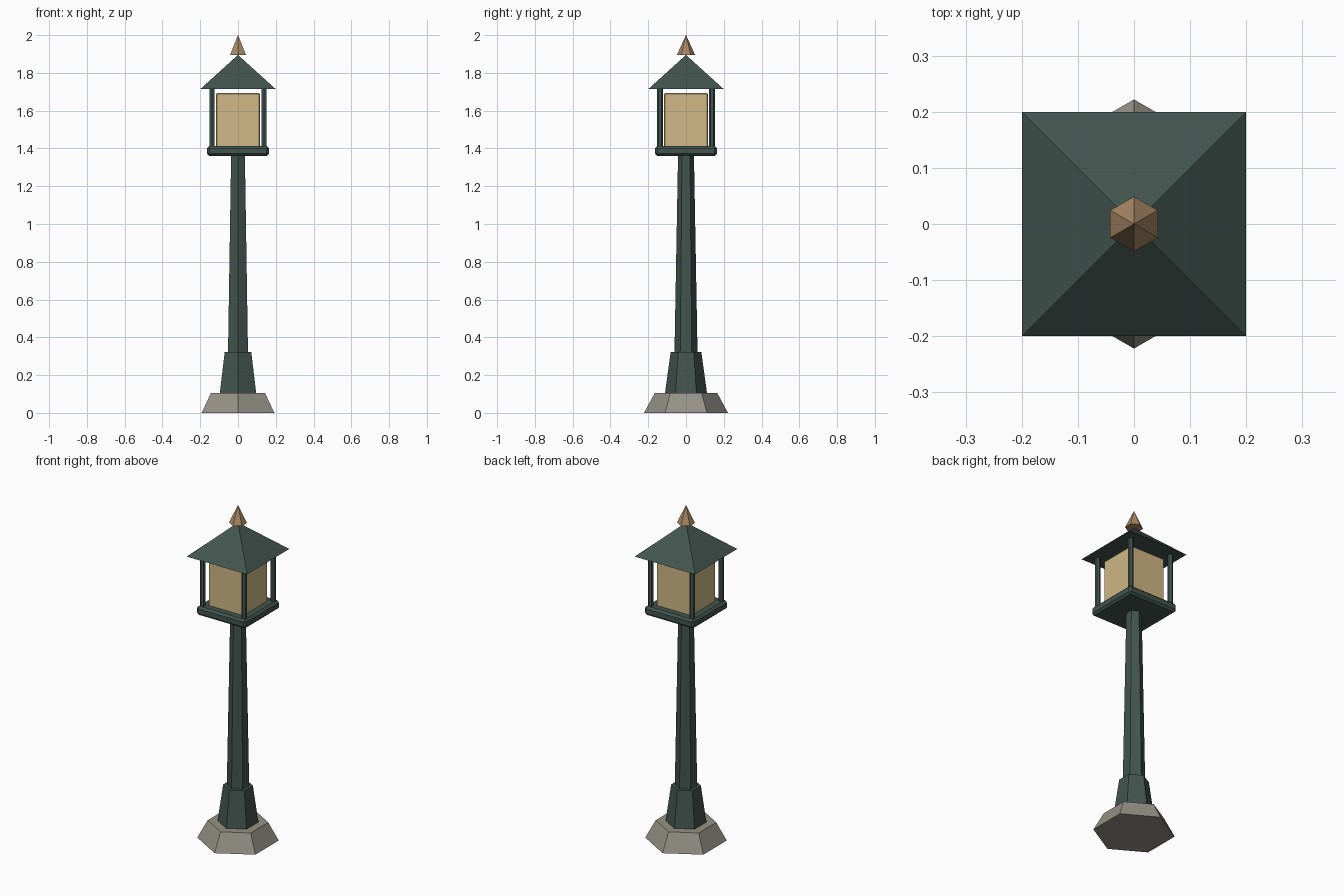
import bpy
from math import pi

cube = bpy.data.objects.get("Cube")
if cube:
    bpy.data.objects.remove(cube, do_unlink=True)


def material(name, rgb):
    m = bpy.data.materials.new(name)
    m.use_nodes = True
    m.diffuse_color = (*rgb, 1)
    m.node_tree.nodes["Principled BSDF"].inputs["Base Color"].default_value = (*rgb, 1)
    return m


green = material("dark green paint", (0.055, 0.09, 0.077))
stone = material("grey stone", (0.30, 0.285, 0.24))
amber = material("warm glass", (0.63, 0.48, 0.235))
bronze = material("bronze", (0.40, 0.25, 0.135))


def finish(name, mat):
    obj = bpy.context.object
    obj.name = name
    obj.data.materials.append(mat)
    return obj


def frustum(name, mat, r1, r2, z1, z2, x=0, y=0, sides=6, turn=0):
    bpy.ops.mesh.primitive_cone_add(vertices=sides, radius1=r1, radius2=r2, depth=z2 - z1,
                                    location=(x, y, (z1 + z2) / 2), rotation=(0, 0, turn))
    return finish(name, mat)


def box(name, mat, half, z1, z2, bevel):
    bpy.ops.mesh.primitive_cube_add(size=1, location=(0, 0, (z1 + z2) / 2))
    obj = finish(name, mat)
    obj.scale = (2 * half, 2 * half, z2 - z1)
    bpy.ops.object.transform_apply(location=False, rotation=False, scale=True)
    mod = obj.modifiers.new("chamfer", 'BEVEL')
    mod.width = bevel
    mod.segments = 1
    return obj


# Hexagonal pedestal and column
frustum("stone_base", stone, 0.222, 0.165, 0, 0.106)
frustum("column_collar", green, 0.111, 0.081, 0.106, 0.323)
frustum("column_shaft", green, 0.061, 0.042, 0.323, 1.37)

# Lantern
box("lantern_floor", green, 0.164, 1.36, 1.413, 0.012)
box("lantern_glass", amber, 0.116, 1.405, 1.694, 0.006)
for side, sx in (("left", 1), ("right", -1)):
    for end, sy in (("front", -1), ("back", 1)):
        frustum(f"{end}_{side}_post", green, 0.015, 0.015, 1.405, 1.72,
                x=sx * 0.138, y=sy * 0.138)

# Pyramid roof and spike
frustum("roof", green, 0.2 * 2 ** 0.5, 0, 1.714, 1.895, sides=4, turn=pi / 4)
frustum("finial", bronze, 0.049, 0, 1.894, 2.0)
